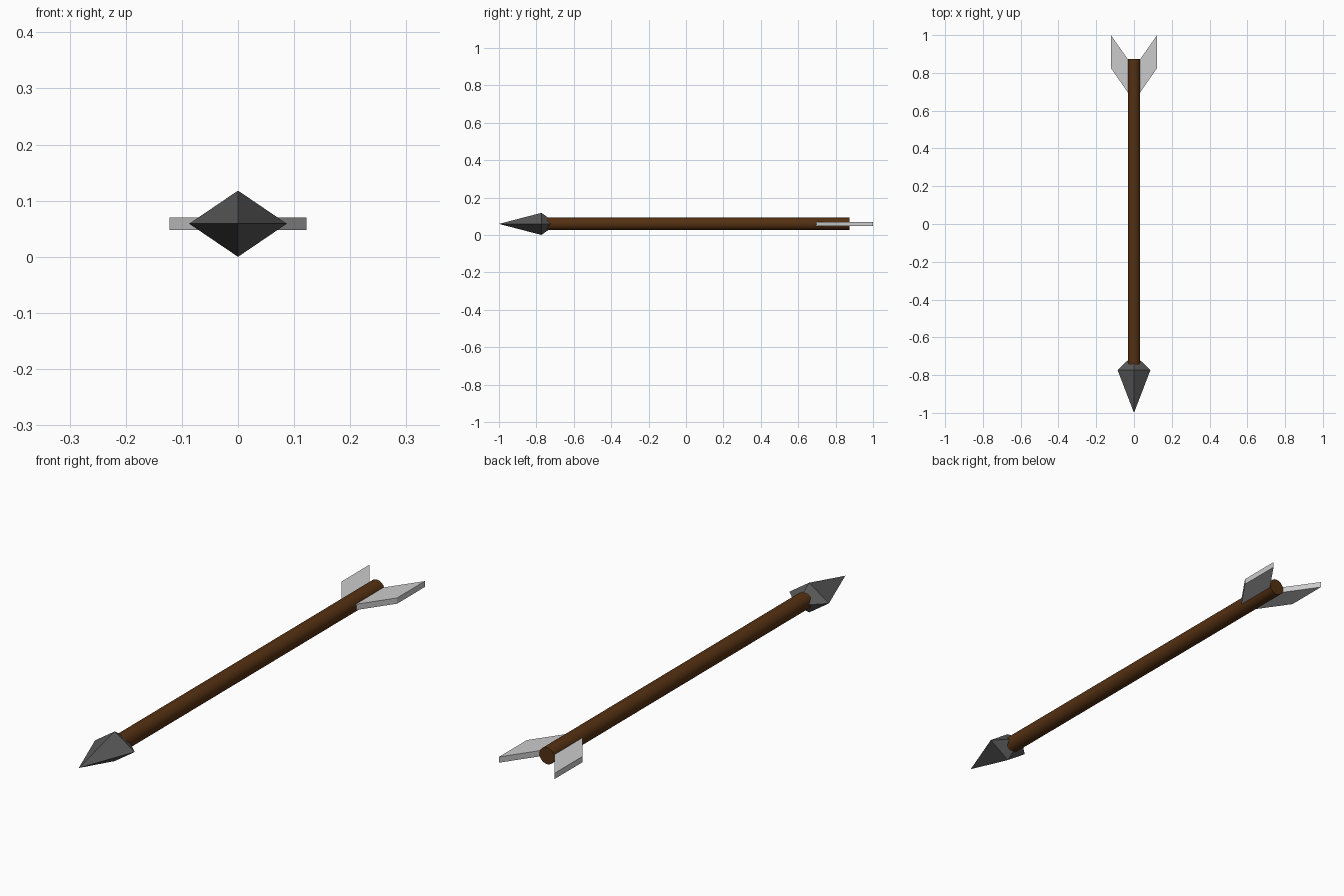
import bpy, bmesh, math
from mathutils import Matrix

if "Cube" in bpy.data.objects:
    bpy.data.objects.remove(bpy.data.objects["Cube"])

Z = 0.059  # height of the arrow's axis


def material(name, rgb):
    m = bpy.data.materials.new(name)
    m.diffuse_color = (*rgb, 1)
    m.use_nodes = True
    m.node_tree.nodes["Principled BSDF"].inputs["Base Color"].default_value = m.diffuse_color
    return m


def make(name, bm, mat):
    bmesh.ops.recalc_face_normals(bm, faces=bm.faces)
    me = bpy.data.meshes.new(name)
    bm.to_mesh(me)
    bm.free()
    me.materials.append(mat)
    ob = bpy.data.objects.new(name, me)
    bpy.context.collection.objects.link(ob)
    ob.location.z = Z
    return ob


wood = material("wood", (0.09, 0.03, 0.006))
iron = material("iron", (0.1, 0.1, 0.1))
feather = material("feather", (0.6, 0.6, 0.6))

# Shaft: round rod along y
y0, y1 = -0.76, 0.873
bm = bmesh.new()
bmesh.ops.create_cone(
    bm, cap_ends=True, segments=32, radius1=0.033, radius2=0.033, depth=y1 - y0,
    matrix=Matrix.Translation((0, (y0 + y1) / 2, 0)) @ Matrix.Rotation(math.pi / 2, 4, 'X'))
shaft = make("shaft", bm, wood)
bpy.context.view_layer.objects.active = shaft
shaft.select_set(True)
bpy.ops.object.shade_smooth_by_angle()

# Arrowhead: diamond section, long point in front and short point buried in the shaft
bm = bmesh.new()
ring = [bm.verts.new(p) for p in
        ((0.087, -0.773, 0), (0, -0.773, 0.059), (-0.087, -0.773, 0), (0, -0.773, -0.059))]
tip, tail = bm.verts.new((0, -1, 0)), bm.verts.new((0, -0.69, 0))
for i in range(4):
    for apex in (tip, tail):
        bm.faces.new((ring[i], ring[(i + 1) % 4], apex))
make("arrowhead", bm, iron)

# Fletching: one swept vane on each side
for side, name in ((1, "right_fletching"), (-1, "left_fletching")):
    bm = bmesh.new()
    outline = ((0, 0.65), (0.122, 0.825), (0.122, 1.0), (0, 0.825))
    face = bm.faces.new([bm.verts.new((side * x, y, -0.0115)) for x, y in outline])
    top = bmesh.ops.extrude_face_region(bm, geom=[face])
    bmesh.ops.translate(bm, vec=(0, 0, 0.023),
                        verts=[v for v in top["geom"] if isinstance(v, bmesh.types.BMVert)])
    make(name, bm, feather)
